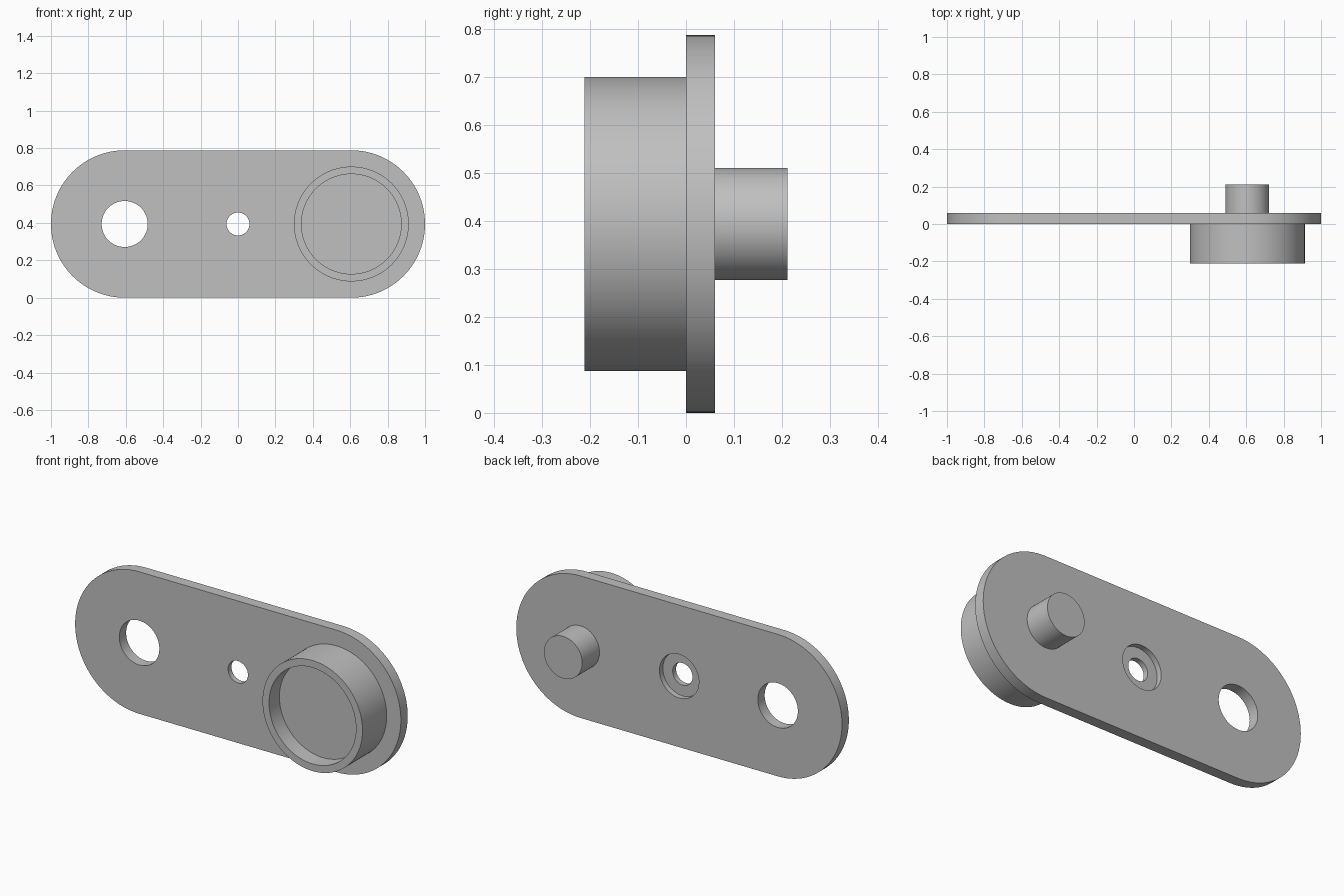
import bpy
import bmesh
from math import pi, cos, sin, radians
from mathutils import Matrix

if "Cube" in bpy.data.objects:
    bpy.data.objects.remove(bpy.data.objects["Cube"], do_unlink=True)

MID_Z = 0.394       # height of the centre line, also the end radius
END_X = 0.606       # distance of the end centres from the middle
THICK = 0.06
SIDES = 96

grey = bpy.data.materials.new("light grey")
grey.use_nodes = True
grey.diffuse_color = (0.527, 0.527, 0.527, 1)
grey.node_tree.nodes["Principled BSDF"].inputs["Base Color"].default_value = grey.diffuse_color


def finish(name, bm):
    bmesh.ops.recalc_face_normals(bm, faces=bm.faces)
    mesh = bpy.data.meshes.new(name)
    bm.to_mesh(mesh)
    bm.free()
    mesh.materials.append(grey)
    obj = bpy.data.objects.new(name, mesh)
    bpy.context.collection.objects.link(obj)
    return obj


def lathe(name, x, profile):
    """Spin (radius, y) points around a y axis at x on the centre line."""
    bm = bmesh.new()
    verts = [bm.verts.new((x + r, y, MID_Z)) for r, y in profile]
    edges = [bm.edges.new(pair) for pair in zip(verts, verts[1:])]
    bmesh.ops.spin(bm, geom=verts + edges, cent=(x, 0, MID_Z), axis=(0, 1, 0),
                   angle=2 * pi, steps=SIDES, use_merge=True)
    bmesh.ops.remove_doubles(bm, verts=bm.verts, dist=0.0001)
    return finish(name, bm)


def drill(target, x, radius, y0, y1):
    """Cut a round hole through the target from y0 to y1."""
    bm = bmesh.new()
    place = Matrix.Translation((x, (y0 + y1) / 2, MID_Z)) @ Matrix.Rotation(pi / 2, 4, "X")
    bmesh.ops.create_cone(bm, cap_ends=True, segments=SIDES, radius1=radius,
                          radius2=radius, depth=y1 - y0, matrix=place)
    cutter = finish("hole_cutter", bm)
    cutter.hide_render = True
    mod = target.modifiers.new("hole", "BOOLEAN")
    mod.operation = "DIFFERENCE"
    mod.solver = "EXACT"
    mod.object = cutter
    bpy.context.view_layer.objects.active = target
    bpy.ops.object.modifier_apply(modifier=mod.name)
    bpy.data.objects.remove(cutter, do_unlink=True)


# Plate with rounded ends
bm = bmesh.new()
half = SIDES // 2
outline = []
for side, start in ((1, -pi / 2), (-1, pi / 2)):
    for i in range(half + 1):
        a = start + pi * i / half
        outline.append(bm.verts.new((side * END_X + MID_Z * cos(a), 0,
                                     MID_Z + MID_Z * sin(a))))
face = bm.faces.new(outline)
grown = bmesh.ops.extrude_face_region(bm, geom=[face], use_keep_orig=True)
bmesh.ops.translate(bm, vec=(0, THICK, 0),
                    verts=[g for g in grown["geom"] if isinstance(g, bmesh.types.BMVert)])
plate = finish("plate", bm)

# Large hole, small hole and the shallow recess around it at the back
drill(plate, -END_X, 0.123, -0.1, 0.2)
drill(plate, 0, 0.061, -0.1, 0.2)
drill(plate, 0, 0.121, THICK / 2, 0.2)

# Front cup with a raised rim, and the solid pin behind it
cup = lathe("front_cup", END_X, [(0, -0.121), (0.267, -0.121), (0.267, -0.212),
                                 (0.307, -0.212), (0.307, 0)])
pin = lathe("back_pin", END_X, [(0.117, THICK), (0.117, 0.212), (0, 0.212)])

# Smooth curved walls, crisp rims
for obj in (plate, cup, pin):
    bpy.ops.object.select_all(action="DESELECT")
    obj.select_set(True)
    bpy.context.view_layer.objects.active = obj
    bpy.ops.object.shade_smooth_by_angle(angle=radians(30))
